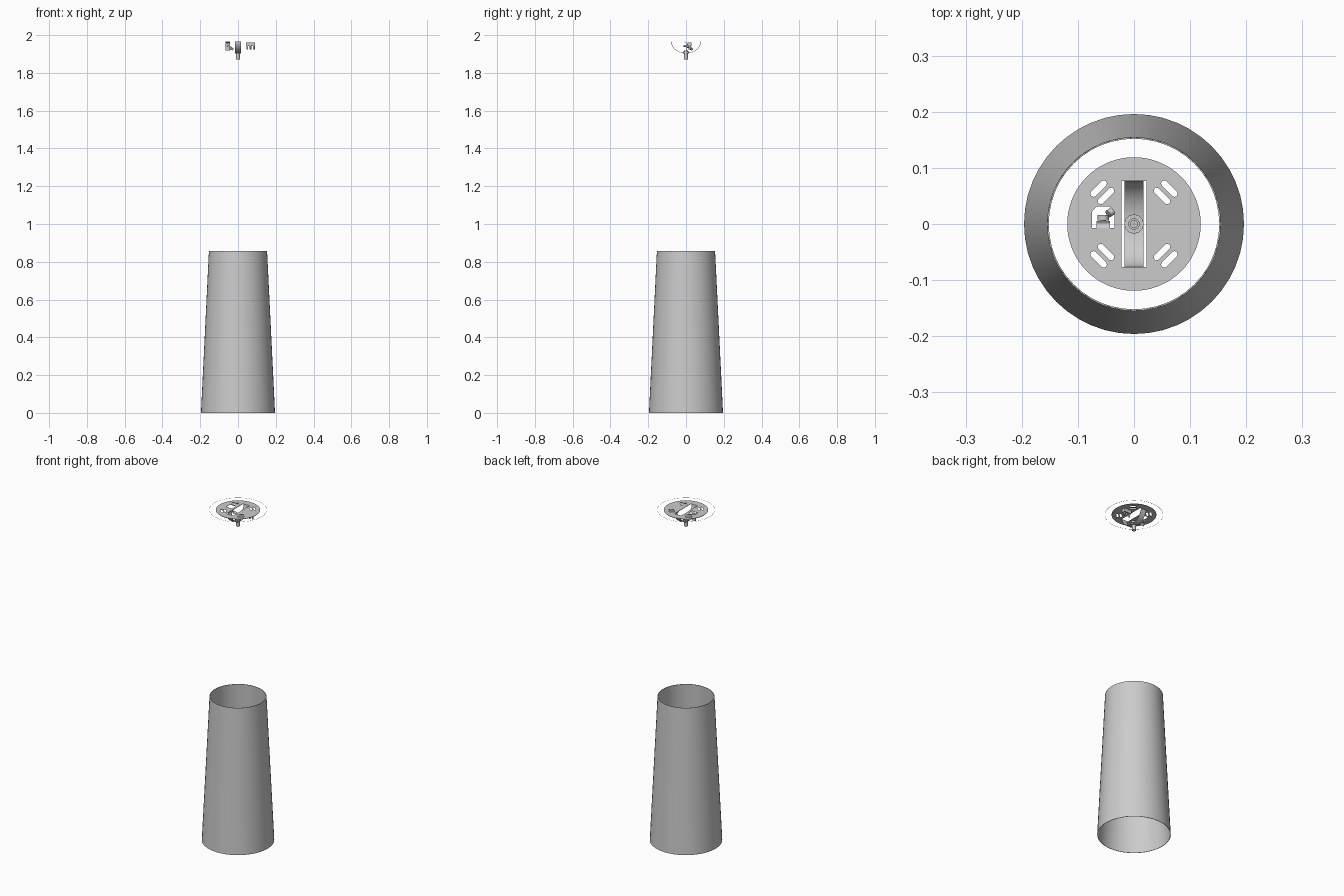
import bpy, bmesh, math
from mathutils import Matrix, Vector

if "Cube" in bpy.data.objects:
    bpy.data.objects.remove(bpy.data.objects["Cube"])

mat = bpy.data.materials.new("light_grey")
mat.diffuse_color = (0.6, 0.6, 0.6, 1)
mat.use_nodes = True
mat.node_tree.nodes["Principled BSDF"].inputs["Base Color"].default_value = mat.diffuse_color
PLATE_Z = 1.966


def finish(name, mesh, smooth=None):
    mesh.materials.clear()
    mesh.materials.append(mat)
    ob = bpy.data.objects.new(name, mesh)
    bpy.context.collection.objects.link(ob)
    if smooth:
        bpy.ops.object.select_all(action='DESELECT')
        ob.select_set(True)
        bpy.context.view_layer.objects.active = ob
        bpy.ops.object.shade_smooth_by_angle(angle=math.radians(smooth))
    return ob


def lathe(name, profile, n=48, loc=(0, 0, 0), rot=None):
    """Revolve a closed (radius, z) profile about z."""
    bm = bmesh.new()
    rings = [[bm.verts.new((r * math.cos(2 * math.pi * i / n),
                            r * math.sin(2 * math.pi * i / n), z)) for i in range(n)]
             for r, z in profile]
    for k, a in enumerate(rings):
        b = rings[(k + 1) % len(rings)]
        for i in range(n):
            j = (i + 1) % n
            bm.faces.new((a[i], a[j], b[j], b[i]))
    bmesh.ops.recalc_face_normals(bm, faces=bm.faces)
    bm.transform(Matrix.Translation(loc) @ (rot or Matrix.Identity(4)))
    me = bpy.data.meshes.new(name)
    bm.to_mesh(me)
    bm.free()
    return finish(name, me, 40)


def cylinder(name, r, p0, p1, n=20):
    p0, p1 = Vector(p0), Vector(p1)
    bm = bmesh.new()
    bmesh.ops.create_cone(bm, cap_ends=True, segments=n, radius1=r, radius2=r,
                          depth=(p1 - p0).length)
    q = Vector((0, 0, 1)).rotation_difference(p1 - p0).to_matrix().to_4x4()
    bm.transform(Matrix.Translation((p0 + p1) / 2) @ q)
    me = bpy.data.meshes.new(name)
    bm.to_mesh(me)
    bm.free()
    return finish(name, me, 40)


def strip(name, path, x0, x1, t):
    """Sheet-metal strip following a (y, z) path, between x0 and x1."""
    bm = bmesh.new()
    rows = [[bm.verts.new((x, y, z)) for x in (x0, x1)] for y, z in path]
    for a, b in zip(rows, rows[1:]):
        bm.faces.new((a[0], a[1], b[1], b[0]))
    bmesh.ops.recalc_face_normals(bm, faces=bm.faces)
    bmesh.ops.solidify(bm, geom=bm.faces[:], thickness=t)
    me = bpy.data.meshes.new(name)
    bm.to_mesh(me)
    bm.free()
    return finish(name, me, 35)


def box(name, x0, x1, y0, y1, z0, z1):
    bm = bmesh.new()
    bmesh.ops.create_cube(bm, size=1)
    bm.transform(Matrix.Translation(((x0 + x1) / 2, (y0 + y1) / 2, (z0 + z1) / 2))
                 @ Matrix.Diagonal((x1 - x0, y1 - y0, z1 - z0, 1)))
    me = bpy.data.meshes.new(name)
    bm.to_mesh(me)
    bm.free()
    return finish(name, me)


# Tapered shade, open at both ends
lathe("shade", [(0.196, 0), (0.154, 0.857), (0.152, 0.857), (0.194, 0)], 48)


# Mounting plate: flat outline with holes
def slot(cx, cy, length, width, angle):
    pts, r, h = [], width / 2, length / 2 - width / 2
    for side in (0, 1):
        for k in range(9):
            a = -math.pi / 2 + math.pi * k / 8 + math.pi * side
            x = (h if side == 0 else -h) + r * math.cos(a)
            y = r * math.sin(a)
            pts.append((cx + x * math.cos(angle) - y * math.sin(angle),
                        cy + x * math.sin(angle) + y * math.cos(angle)))
    return pts


outlines = [[(0.119 * math.cos(math.pi * i / 36), 0.119 * math.sin(math.pi * i / 36))
             for i in range(72)]]
for sx in (-1, 1):
    for sy in (-1, 1):
        for d in (0.050, 0.063):
            outlines.append(slot(sx * d, sy * d, 0.037, 0.011, -sx * sy * math.pi / 4))
outlines.append([(-0.022, -0.077), (0.022, -0.077), (0.022, 0.077), (-0.022, 0.077)])
# terminal window with clipped corners
outlines.append([(-0.075, -0.007), (-0.035, -0.007), (-0.035, 0.022),
                 (-0.043, 0.031), (-0.067, 0.031), (-0.075, 0.022)])
cu = bpy.data.curves.new("plate_outline", 'CURVE')
cu.dimensions = '2D'
cu.fill_mode = 'BOTH'
cu.extrude = 0.001
for pts in outlines:
    sp = cu.splines.new('POLY')
    sp.points.add(len(pts) - 1)
    for p, (x, y) in zip(sp.points, pts):
        p.co = (x, y, 0, 1)
    sp.use_cyclic_u = True
helper = bpy.data.objects.new("plate_outline", cu)
bpy.context.collection.objects.link(helper)
bpy.context.view_layer.update()
plate_mesh = bpy.data.meshes.new_from_object(
    helper.evaluated_get(bpy.context.evaluated_depsgraph_get()))
bpy.data.objects.remove(helper)
finish("mounting_plate", plate_mesh).location.z = PLATE_Z

# Thin canopy rim wire around the plate
lathe("rim_wire", [(0.154, PLATE_Z), (0.155, PLATE_Z + 0.0005),
                   (0.155, PLATE_Z - 0.0005)], 64)

# Arched hanger strap under the plate
arc = [(0.077 * math.cos(math.pi * i / 24), PLATE_Z - 0.061 * math.sin(math.pi * i / 24))
       for i in range(25)]
strip("hanger_strap", arc, -0.017, 0.017, 0.002)

# Cord grip: collar and hollow stem
lathe("grip_collar", [(0.006, 1.902), (0.017, 1.902), (0.017, 1.912), (0.006, 1.912)], 24)
lathe("grip_stem", [(0.006, 1.87), (0.010, 1.87), (0.010, 1.918), (0.006, 1.918)], 24)

# Hair-thin suspension cord
cylinder("cord", 0.0008, (0, 0, 0.85), (0, 0, 2.0), 8)

# Earth tag bent down from the plate, with its screw
strip("earth_tag", [(-0.007, PLATE_Z), (0.002, PLATE_Z - 0.006), (0.005, PLATE_Z - 0.016),
                    (0.005, PLATE_Z - 0.048)], -0.067, -0.043, 0.002)
cylinder("earth_screw", 0.010, (-0.055, 0.006, 1.943), (-0.055, 0.016, 1.943))
cylinder("earth_screw_shank", 0.005, (-0.055, -0.012, 1.943), (-0.055, 0.008, 1.943))
cylinder("earth_clamp", 0.007, (-0.046, 0.018, 1.936), (-0.028, 0.03, 1.925))

# Terminal block hanging under the other side
box("terminal_block", 0.043, 0.090, 0.008, 0.030, 1.942, 1.962)
for x in (0.049, 0.066, 0.084):
    cylinder("terminal_screw", 0.005, (x, 0.019, 1.925), (x, 0.019, 1.945), 16)
